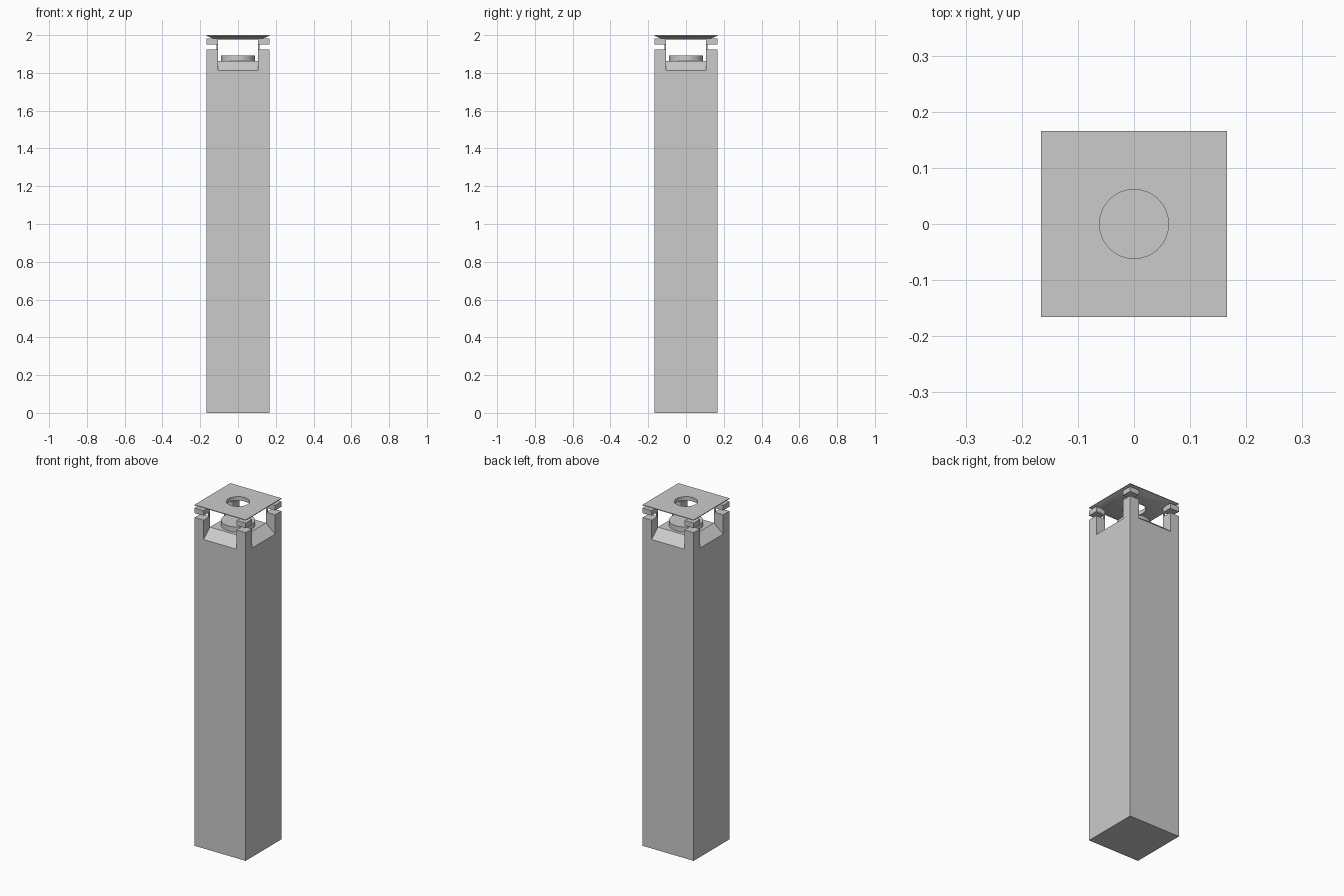
import bpy, bmesh, math

if "Cube" in bpy.data.objects:
    bpy.data.objects.remove(bpy.data.objects["Cube"])

H = 0.166      # half width of the bollard
P = 0.107      # inner edge of the corner posts


def loft(name, rings):
    """Closed solid through a stack of equal-length vertex rings."""
    bm = bmesh.new()
    layers = [[bm.verts.new(p) for p in r] for r in rings]
    n = len(layers[0])
    for a, b in zip(layers, layers[1:]):
        for i in range(n):
            j = (i + 1) % n
            bm.faces.new((a[i], a[j], b[j], b[i]))
    bm.faces.new(layers[0][::-1])
    bm.faces.new(layers[-1])
    bmesh.ops.recalc_face_normals(bm, faces=bm.faces)
    me = bpy.data.meshes.new(name)
    bm.to_mesh(me)
    bm.free()
    ob = bpy.data.objects.new(name, me)
    bpy.context.collection.objects.link(ob)
    return ob


def square(h, z, cx=0, cy=0):
    return [(cx + sx * h, cy + sy * h, z)
            for sx, sy in ((-1, -1), (1, -1), (1, 1), (-1, 1))]


def circle(r, z, n=48):
    return [(r * math.cos(2 * math.pi * i / n), r * math.sin(2 * math.pi * i / n), z)
            for i in range(n)]


def cut(ob, cutter):
    mod = ob.modifiers.new("cut", 'BOOLEAN')
    mod.operation = 'DIFFERENCE'
    mod.solver = 'EXACT'
    mod.object = cutter
    bpy.context.view_layer.objects.active = ob
    bpy.ops.object.modifier_apply(modifier=mod.name)
    bpy.data.objects.remove(cutter)


def smooth(ob):
    bpy.ops.object.select_all(action='DESELECT')
    ob.select_set(True)
    bpy.context.view_layer.objects.active = ob
    bpy.ops.object.shade_smooth_by_angle(angle=math.radians(30))


# Main shaft, with sloped openings cut through both directions
shaft = loft("shaft", [square(H, 0), square(H, 1.925)])
out = H + (H - P)
profile = [(-out, 1.762), (-P, 1.862), (P, 1.862), (out, 1.762), (out, 2.1), (-out, 2.1)]
cut(shaft, loft("opening_cutter_x", [[(a, s * P, z) for a, z in profile] for s in (-1, 1)]))
cut(shaft, loft("opening_cutter_y", [[(s * P, a, z) for a, z in profile] for s in (-1, 1)]))

# Lamp disc on the raised floor
lamp = loft("lamp_disc", [circle(0.09, 1.86), circle(0.09, 1.892)])
smooth(lamp)

# Corner caps held above the posts by slim pins
c = (H + P) / 2
for i, (sx, sy) in enumerate(((-1, -1), (1, -1), (1, 1), (-1, 1))):
    loft(f"corner_cap_{i}", [square((H - P) / 2, z, sx * c, sy * c) for z in (1.951, 1.981)])
    k = P + 0.004
    loft(f"corner_pin_{i}", [square(0.004, z, sx * k, sy * k) for z in (1.924, 1.952)])

# Roof plate: tapered underside and a round hole
plate = loft("roof_plate", [square(0.118, 1.977), square(H, 1.996), square(H, 2.0)])
cut(plate, loft("hole_cutter", [circle(0.0615, 1.9), circle(0.0615, 2.1)]))
smooth(plate)
